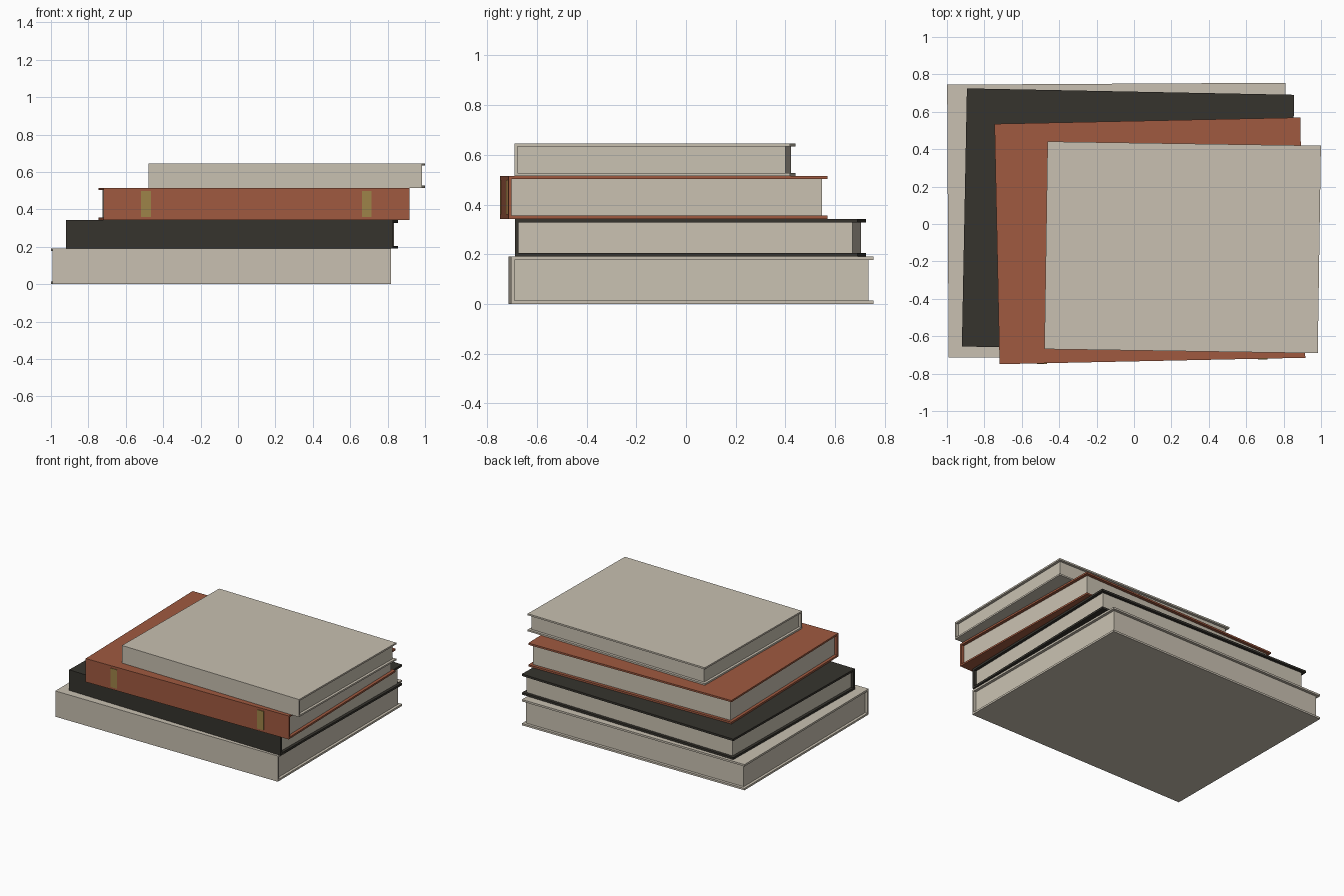
import bpy
import bmesh
from math import radians
from mathutils import Matrix

cube = bpy.data.objects.get("Cube")
if cube:
    bpy.data.objects.remove(cube, do_unlink=True)


def material(name, colour):
    mat = bpy.data.materials.new(name)
    mat.use_nodes = True
    mat.diffuse_color = (*colour, 1)
    mat.node_tree.nodes["Principled BSDF"].inputs["Base Color"].default_value = (*colour, 1)
    return mat


beige = material("beige cloth", (0.58, 0.53, 0.44))
paper = material("paper", (0.59, 0.54, 0.445))
black = material("black cloth", (0.037, 0.034, 0.027))
rust = material("rust cloth", (0.352, 0.102, 0.051))
gold = material("dull gold", (0.342, 0.231, 0.065))


def finish(name, bm, mat, place):
    bmesh.ops.recalc_face_normals(bm, faces=bm.faces)
    mesh = bpy.data.meshes.new(name)
    bm.to_mesh(mesh)
    bm.free()
    mesh.materials.append(mat)
    obj = bpy.data.objects.new(name, mesh)
    obj.matrix_world = place
    bpy.context.collection.objects.link(obj)


def box(name, low, high, mat, place):
    bm = bmesh.new()
    size = [b - a for a, b in zip(low, high)]
    centre = [(a + b) / 2 for a, b in zip(low, high)]
    bmesh.ops.create_cube(bm, size=1, matrix=Matrix.Translation(centre) @ Matrix.Diagonal((*size, 1)))
    finish(name, bm, mat, place)


def book(name, centre, width, depth, bottom, top, turn, board, lip, mat):
    """A wrapped cover with its spine at the front, and a recessed page block."""
    place = Matrix.Translation((*centre, bottom)) @ Matrix.Rotation(radians(turn), 4, "Z")
    w, d, h = width / 2, depth / 2, top - bottom

    # Cover: a C-shaped section swept along the spine
    section = [(d, 0), (-d, 0), (-d, h), (d, h), (d, h - board),
               (board - d, h - board), (board - d, board), (d, board)]
    bm = bmesh.new()
    face = bm.faces.new([bm.verts.new((-w, y, z)) for y, z in section])
    swept = bmesh.ops.extrude_face_region(bm, geom=[face])["geom"]
    bmesh.ops.translate(bm, vec=(width, 0, 0),
                        verts=[v for v in swept if isinstance(v, bmesh.types.BMVert)])
    finish(name + "_cover", bm, mat, place)

    # Pages
    box(name + "_pages", (lip - w, board - d, board), (w - lip, d - lip, h - board), paper, place)
    return place


book("bottom_book", (-0.09, 0.02), 1.81, 1.46, 0, 0.19, 0.32, 0.014, 0.02, beige)
book("black_book", (-0.032, 0.018), 1.75, 1.38, 0.19, 0.342, -1.12, 0.015, 0.021, black)
rust_place = book("rust_book", (0.085, -0.09), 1.635, 1.285, 0.342, 0.515, 1.2, 0.013, 0.022, rust)
book("top_book", (0.26, -0.125), 1.462, 1.11, 0.515, 0.645, -0.87, 0.012, 0.019, beige)

# Gold bands on the rust spine
for side, x in (("right", -0.59), ("left", 0.59)):
    box(side + "_spine_band", (x - 0.026, -0.647, 0.017), (x + 0.026, -0.642, 0.156), gold, rust_place)
